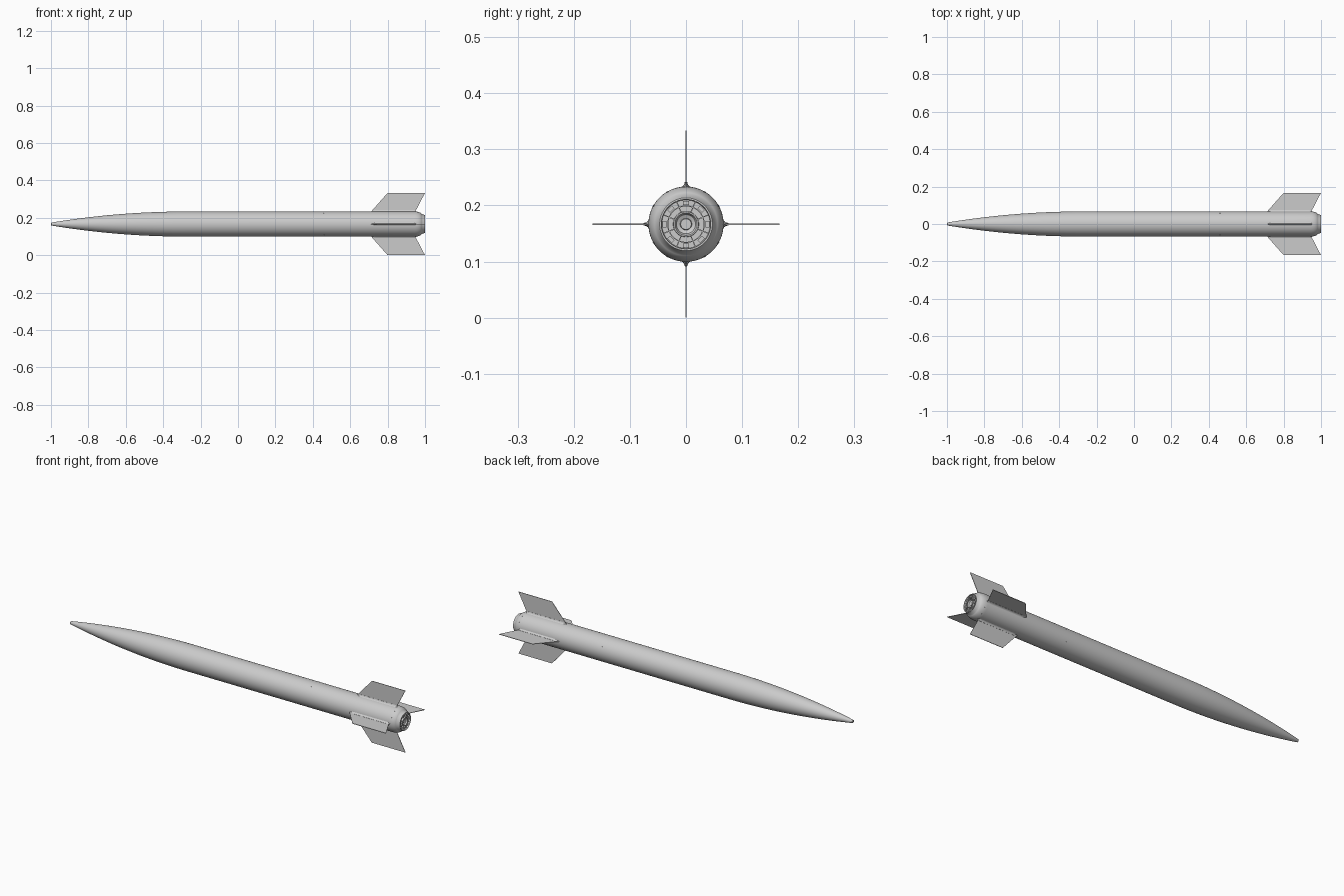
import bpy, bmesh, math
from mathutils import Matrix, Vector

if "Cube" in bpy.data.objects:
    bpy.data.objects.remove(bpy.data.objects["Cube"])

CZ, R = 0.1667, 0.067          # axis height and body radius


def finish(bm, name, angle=35):
    bmesh.ops.remove_doubles(bm, verts=bm.verts, dist=1e-6)
    bmesh.ops.recalc_face_normals(bm, faces=bm.faces)
    me = bpy.data.meshes.new(name)
    bm.to_mesh(me)
    bm.free()
    ob = bpy.data.objects.new(name, me)
    bpy.context.collection.objects.link(ob)
    ob.location.z = CZ
    bpy.ops.object.select_all(action='DESELECT')
    ob.select_set(True)
    bpy.context.view_layer.objects.active = ob
    bpy.ops.object.shade_smooth_by_angle(angle=math.radians(angle))
    return ob


def lathe(name, profile, sides=96, closed=False):
    """Spin (x, radius) points around the x axis."""
    bm = bmesh.new()
    vs = [bm.verts.new((x, 0, r)) for x, r in profile]
    es = [bm.edges.new(p) for p in zip(vs, vs[1:])]
    if closed:
        es.append(bm.edges.new((vs[-1], vs[0])))
    bmesh.ops.spin(bm, geom=vs + es, cent=(0, 0, 0), axis=(1, 0, 0),
                   angle=2 * math.pi, steps=sides)
    return finish(bm, name)


def around(name, build, angles, angle=35):
    """Build a part on the +z side and repeat it about the x axis."""
    bm = bmesh.new()
    for a in angles:
        rot = Matrix.Rotation(math.radians(a), 4, 'X')
        old = set(bm.verts)
        build(bm)
        bmesh.ops.transform(bm, matrix=rot, verts=[v for v in bm.verts if v not in old])
    return finish(bm, name, angle)


# ogive nose, straight tube, rounded tail and recessed end
nose = [(-1, 0), (-1, 0.005)]
for i in range(25):
    u = 1 - i / 24
    nose.append((-0.28 - 0.717 * u, R - (R - 0.008) * u * u))
tail = [(0.945 + 0.04 * math.sin(t), 0.047 + 0.02 * math.cos(t))
        for t in [i * math.pi / 20 for i in range(9)]]
end = [(0.996, 0.049), (1.0, 0.047), (1.0, 0.044), (0.988, 0.043), (0.988, 0)]
lathe("rocket_body", nose + [(0.2, R), (0.7, R)] + tail + end)

# nozzle with flared throat and central plug
lathe("nozzle", [(0.986, 0.023), (0.999, 0.0225), (0.999, 0.020), (0.992, 0.017),
                 (0.989, 0.0105), (0.994, 0.0095), (0.994, 0)], 64)

# concentric rings on the tail plate
lathe("tail_rings", [(0.986, 0.0335), (0.994, 0.0335), (0.994, 0.0315), (0.986, 0.0315)],
      64, closed=True)


# swept fins
def fin(bm):
    outline = [(0.70, 0.062), (0.712, R), (0.80, 0.1667), (1.0, 0.1667), (0.948, R), (0.94, 0.062)]
    f = bm.faces.new([bm.verts.new((x, -0.0013, z)) for x, z in outline])
    ext = bmesh.ops.extrude_face_region(bm, geom=[f])
    bmesh.ops.translate(bm, vec=(0, 0.0026, 0),
                        verts=[v for v in ext['geom'] if isinstance(v, bmesh.types.BMVert)])


around("fins", fin, (0, 90, 180, 270), 20)


# concave fillets blending each fin into the tube
def fillet(bm):
    half = [(0.010, 0.0655), (0.006, 0.0675), (0.0035, 0.0705), (0.002, 0.0755)]
    section = half + [(-y, z) for y, z in reversed(half)]
    rows = []
    for x, s in [(0.71, 0.1), (0.73, 0.9), (0.74, 1), (0.935, 1), (0.945, 0.9), (0.955, 0.1)]:
        rows.append([bm.verts.new((x, y * s, 0.0655 + (z - 0.0655) * s)) for y, z in section])
    for a, b in zip(rows, rows[1:]):
        for i in range(len(section) - 1):
            bm.faces.new((a[i], a[i + 1], b[i + 1], b[i]))
    bm.faces.new(rows[0])
    bm.faces.new(rows[-1])


around("fin_fillets", fillet, (0, 90, 180, 270))


# radial ribs and raised blocks on the tail plate
def box(bm, x0, x1, y, z0, z1):
    m = Matrix.Translation(((x0 + x1) / 2, 0, (z0 + z1) / 2)) @ Matrix.Diagonal((x1 - x0, y, z1 - z0, 1))
    bmesh.ops.create_cube(bm, size=1, matrix=m)


eight = [i * 45 for i in range(8)]
around("tail_ribs", lambda bm: box(bm, 0.986, 0.996, 0.002, 0.0215, 0.0445), [a + 22.5 for a in eight])
around("tail_blocks", lambda bm: box(bm, 0.986, 0.995, 0.011, 0.0345, 0.0415), eight)


# small screws around the tube and the tail
def screw(x, r):
    def build(bm):
        m = Matrix.Translation((x, 0, r - 0.0005))
        bmesh.ops.create_cone(bm, cap_ends=True, segments=12, radius1=0.0025,
                              radius2=0.002, depth=0.002, matrix=m)
    return build


pairs = [q + d for q in (0, 180) for d in (-60, -30, 30, 60)]
around("joint_screws", screw(0.46, R), pairs)
around("tail_screws", screw(0.957, 0.066), pairs)
